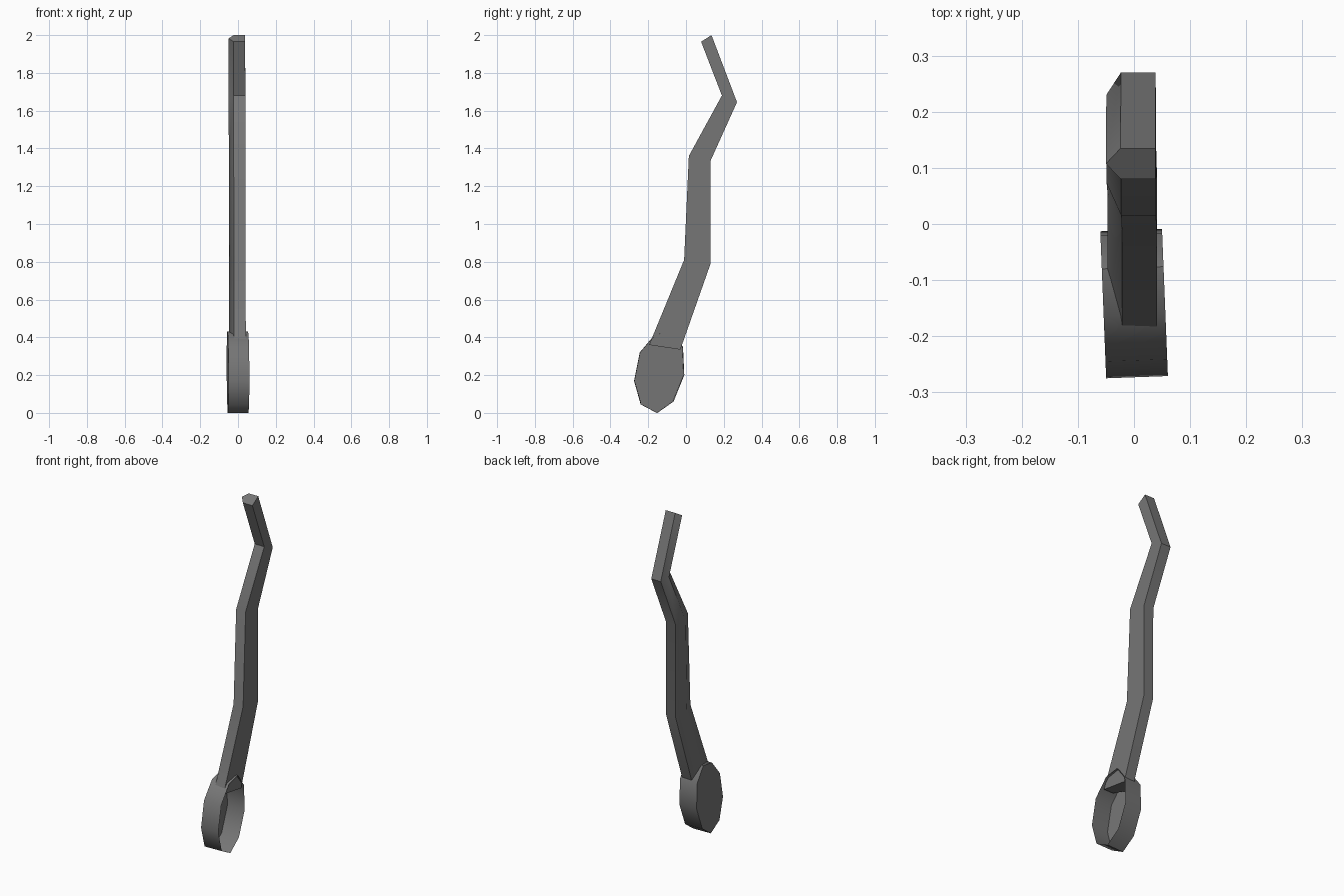
import bpy, bmesh, math

cube = bpy.data.objects.get("Cube")
if cube:
    bpy.data.objects.remove(cube, do_unlink=True)

grey = bpy.data.materials.new("dark_grey_metal")
grey.use_nodes = True
colour = (0.18, 0.18, 0.18, 1)
grey.diffuse_color = colour
grey.node_tree.nodes["Principled BSDF"].inputs["Base Color"].default_value = colour


def loft(name, rings, cap_start, cap_end, smooth_angle):
    """Bridge matching closed rings of points into one object."""
    bm = bmesh.new()
    loops = [[bm.verts.new(p) for p in ring] for ring in rings]
    n = len(loops[0])
    for a, b in zip(loops, loops[1:]):
        for i in range(n):
            j = (i + 1) % n
            bm.faces.new((a[i], a[j], b[j], b[i]))
    if cap_start:
        bm.faces.new(loops[0][::-1])
    if cap_end:
        bm.faces.new(loops[-1])
    bmesh.ops.recalc_face_normals(bm, faces=bm.faces)
    mesh = bpy.data.meshes.new(name)
    bm.to_mesh(mesh)
    bm.free()
    mesh.materials.append(grey)
    obj = bpy.data.objects.new(name, mesh)
    bpy.context.collection.objects.link(obj)
    bpy.ops.object.select_all(action="DESELECT")
    obj.select_set(True)
    bpy.context.view_layer.objects.active = obj
    bpy.ops.object.shade_smooth_by_angle(angle=math.radians(smooth_angle))
    return obj


# Handle: five-sided section with its ridge on the right, swept through the bends
# Each station holds front y, front z, back y, back z
stations = [
    (-0.195, 0.36, -0.03, 0.335),
    (-0.01, 0.81, 0.13, 0.79),
    (0.015, 1.36, 0.13, 1.335),
    (0.19, 1.68, 0.27, 1.645),
    (0.08, 1.965, 0.135, 2.0),
]


def handle_ring(fy, fz, by, bz):
    shift = 0.004 * (1 - fz / 2)
    ridge = (-0.05 + shift, (fy + by) / 2, (fz + bz) / 2)
    inner, outer = -0.024 + shift, 0.038 + shift
    return [ridge, (inner, fy, fz), (outer, fy, fz), (outer, by, bz), (inner, by, bz)]


loft("handle", [handle_ring(*s) for s in stations], True, True, 45)

# Bowl: thin nine-sided cup, open on the left, floor on the right, turned slightly
outline = [
    (-0.155, 0.0), (-0.24, 0.045), (-0.275, 0.17), (-0.245, 0.32), (-0.165, 0.415),
    (-0.08, 0.43), (-0.02, 0.35), (-0.013, 0.2), (-0.07, 0.06),
]


def bowl_ring(x, dy):
    return [(x - 0.04 * (y + 0.14), y + dy, z) for y, z in outline]


loft("bowl", [bowl_ring(-0.055, 0), bowl_ring(0.055, 0.004)], True, False, 50)
